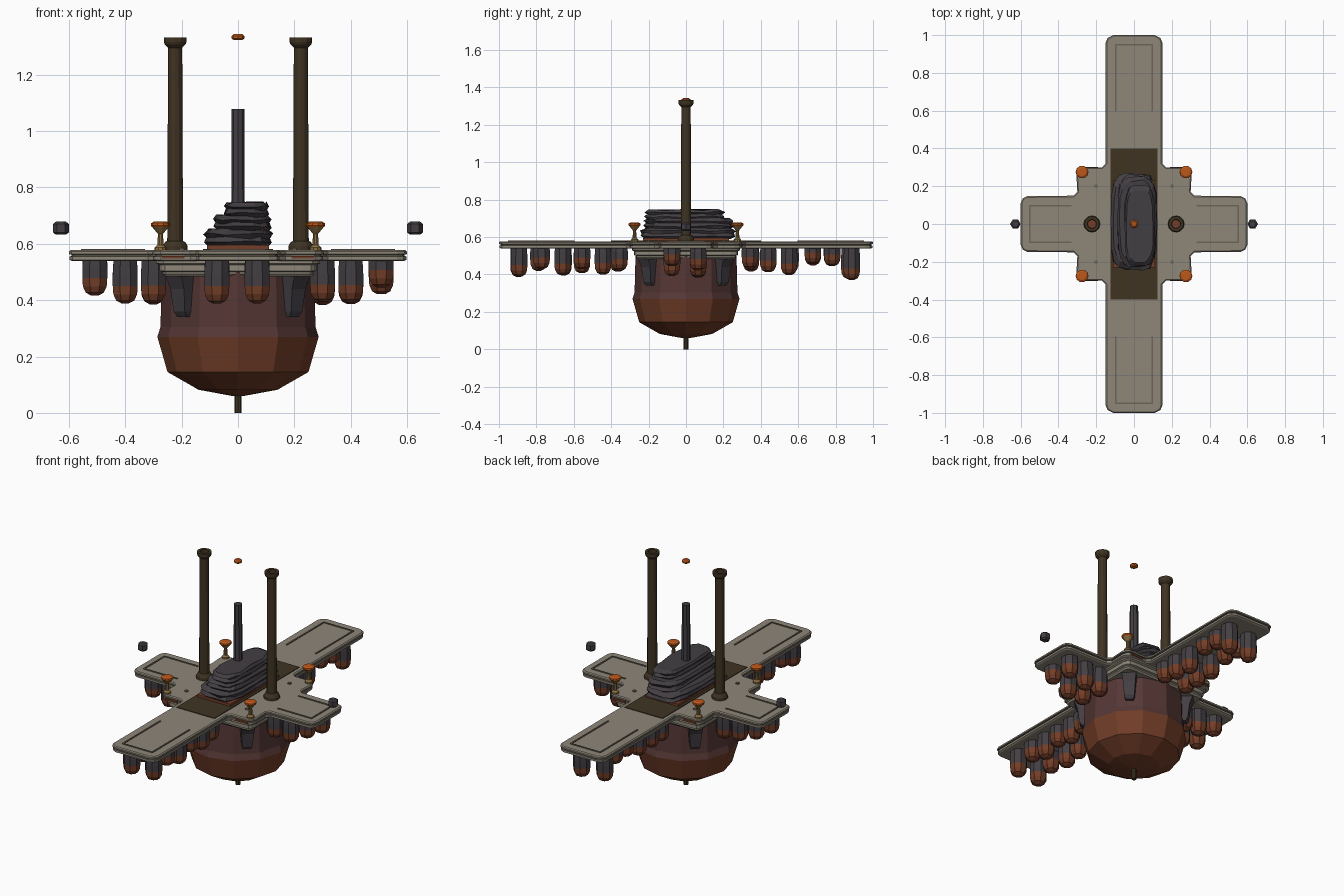
import bpy
import bmesh
import math
import random
from mathutils import Vector

random.seed(4)
if "Cube" in bpy.data.objects:
    bpy.data.objects.remove(bpy.data.objects["Cube"])


def material(name, r, g, b):
    m = bpy.data.materials.new(name)
    m.use_nodes = True
    m.diffuse_color = (r, g, b, 1)
    m.node_tree.nodes["Principled BSDF"].inputs["Base Color"].default_value = (r, g, b, 1)
    return m


STONE = material("deck stone", .27, .24, .19)
TRIM = material("shadowed stone", .15, .13, .095)
ROCK = material("grey rock", .055, .048, .055)
RUST = material("rust", .17, .047, .021)
HULL = material("hull maroon", .09, .038, .035)
BRONZE = material("dark bronze", .05, .034, .016)
BRASS = material("brass", .26, .16, .055)
EMBER = material("ember orange", .5, .095, .01)


def loft(name, rings, mats, rule=None):
    """Skin a stack of equal rings, closed at both ends; rule picks a material per face."""
    bm = bmesh.new()
    loops = [[bm.verts.new(p) for p in ring] for ring in rings]
    n = len(rings[0])
    for low, high in zip(loops, loops[1:]):
        for i in range(n):
            j = (i + 1) % n
            bm.faces.new((low[i], low[j], high[j], high[i]))
    bm.faces.new(loops[0][::-1])
    bm.faces.new(loops[-1])
    bmesh.ops.recalc_face_normals(bm, faces=bm.faces)
    if rule:
        for f in bm.faces:
            f.material_index = rule(f)
    me = bpy.data.meshes.new(name)
    bm.to_mesh(me)
    bm.free()
    for m in mats:
        me.materials.append(m)
    ob = bpy.data.objects.new(name, me)
    bpy.context.collection.objects.link(ob)
    return ob


def turned(name, profile, mats, x=0, y=0, sides=8, rule=None, turn=0):
    """Lathe a (radius, height) profile."""
    rings = [[(x + r * math.cos(turn + math.tau * i / sides),
               y + r * math.sin(turn + math.tau * i / sides), z)
              for i in range(sides)] for r, z in profile]
    return loft(name, rings, mats, rule)


def box(name, x, y, z, sx, sy, sz, mat):
    base = [(x + a * sx / 2, y + b * sy / 2) for a, b in ((-1, -1), (1, -1), (1, 1), (-1, 1))]
    return loft(name, [[(*p, z + k * sz / 2) for p in base] for k in (-1, 1)], [mat])


def mirrored(quadrant):
    """Full outline from its first quadrant, counter-clockwise."""
    q = quadrant
    return (q + [(-x, y) for x, y in q[::-1]] + [(-x, -y) for x, y in q]
            + [(x, -y) for x, y in q[::-1]])


def inset(outline, d):
    pts = [Vector(p) for p in outline]
    out = []
    for i, p in enumerate(pts):
        a = (p - pts[i - 1]).normalized()
        b = (pts[(i + 1) % len(pts)] - p).normalized()
        na, nb = Vector((-a.y, a.x)), Vector((-b.y, b.x))
        out.append(p + (na + nb) * d / (1 + na.dot(nb)))
    return out


def slab(name, outline, steps, mats, rule=None):
    return loft(name, [[(p[0], p[1], z) for p in inset(outline, d)] for d, z in steps],
                mats, rule)


# Cross-shaped deck with a grooved edge
deck = mirrored([(.6, .11), (.59, .135), (.565, .147), (.32, .15), (.3, .17), (.305, .26),
                 (.295, .285), (.275, .3), (.17, .3), (.15, .32), (.15, .96), (.14, .985),
                 (.11, 1)])
slab("deck", deck,
     [(.012, .538), (.003, .543), (.003, .555), (.01, .557), (.01, .561), (0, .563),
      (0, .572), (.006, .577)], [STONE, TRIM],
     lambda f: 1 if .554 < f.calc_center_median().z < .562 and len(f.verts) == 4 else 0)

# Stepped moulding under the hub
hub = mirrored([(.29, .24), (.28, .27), (.265, .285), (.23, .29)])
slab("hub_moulding", hub, [(.03, .483), (.022, .492), (.022, .5), (.012, .504), (.012, .524),
                           (0, .53), (0, .54)], [STONE])

# Walkway and border strips on the arms
box("walkway", 0, 0, .578, .25, .8, .006, BRONZE)
for s in (-1, 1):
    box("long_arm_end_strip", 0, s * .948, .579, .2, .008, .005, TRIM)
    box("short_arm_end_strip", s * .553, 0, .579, .008, .2, .005, TRIM)
    for t in (-1, 1):
        box("long_arm_side_strip", t * .097, s * .77, .579, .008, .35, .005, TRIM)
        box("short_arm_side_strip", s * .44, t * .097, .579, .22, .008, .005, TRIM)
        box("deck_stud", s * .2, t * .2, .58, .016, .016, .008, TRIM)
        box("corner_edge_band", s * .23, t * .297, .552, .08, .01, .01, RUST)

# Faceted hull with a keel spike
turned("hull", [(.02, .06), (.14, .082), (.25, .145), (.286, .27), (.275, .305), (.27, .5)],
       [HULL, RUST], sides=12, rule=lambda f: 1 if f.calc_center_median().z < .27 else 0)
turned("keel_spike", [(.013, 0), (.013, .08)], [BRONZE])

# Tapered buttresses on the hull diagonals
for k in range(4):
    a = math.pi / 4 + k * math.pi / 2
    out, side = Vector((math.cos(a), math.sin(a), 0)), Vector((-math.sin(a), math.cos(a), 0))
    rings = []
    for z, depth, w in ((.34, .282, .022), (.36, .295, .028), (.44, .305, .034), (.49, .325, .04)):
        rings.append([out * d + side * e + Vector((0, 0, z))
                      for d, e in ((.22, -w), (depth, -w), (depth, w), (.22, w))])
    loft("buttress", rings, [ROCK])


# Hanging pods beneath the arms
def pod(x, y, bottom, r=.048):
    turned("hanging_pod", [(r * .3, bottom), (r * .72, bottom + .01), (r * .95, bottom + .032),
                           (r, bottom + .062), (r, bottom + .1), (r * .94, .541)],
           [ROCK, RUST], x, y, 8,
           lambda f: 1 if f.calc_center_median().z < bottom + .06 else 0, math.pi / 8)


for y, bottom in ((-.89, .385), (-.78, .41), (-.66, .39), (-.55, .405), (-.45, .395),
                  (-.36, .4), (.34, .415), (.44, .41), (.55, .39), (.67, .435), (.78, .435),
                  (.88, .37)):
    for x in (-.075, .068):
        pod(x, y + random.uniform(-.01, .01), bottom + random.uniform(0, .025))
for s in (-1, 1):
    for x, bottom in ((.508, .425), (.4, .39), (.3, .385)):
        for y in (-.075, .065):
            pod(s * x, y, bottom + random.uniform(-.01, .02))


# Stacked boulder slabs on an ember-stained footing
def boulder(name, x, y, hx, hy, z0, z1):
    n = 18
    rings = []
    for t, grow in ((0, .9), (.25, 1), (.5, .93), (.75, .99), (1, .88)):
        ring = []
        for i in range(n):
            a = math.tau * i / n
            c, s = math.cos(a), math.sin(a)
            k = grow * random.uniform(.95, 1.01)
            px = math.copysign(abs(c) ** .55, c) * hx * k
            py = math.copysign(abs(s) ** .55, s) * hy * k
            ring.append((x + px, y + py, z0 + (z1 - z0) * t + random.uniform(-.005, .005)))
        rings.append(ring)
    loft(name, rings, [ROCK])


box("boulder_footing", 0, 0, .585, .22, .46, .02, RUST)
boulder("lower_boulder", 0, .01, .125, .265, .592, .65)
box("lower_seam", .01, 0, .65, .16, .4, .012, RUST)
boulder("middle_boulder", .016, .015, .105, .25, .645, .7)
box("upper_seam", .025, 0, .699, .12, .34, .01, RUST)
boulder("upper_boulder", .03, -.01, .082, .22, .695, .746)

# Central spire with a floating ember above it
turned("spire", [(.024, .73), (.023, 1.078)], [ROCK], sides=8)
turned("floating_ember", [(.014, 1.322), (.023, 1.328), (.023, 1.337), (.014, 1.344)], [EMBER])

# Hollow chimneys and floating side stones
for s in (-1, 1):
    x = s * .223
    turned("chimney", [(.044, .576), (.044, .592), (.036, .606), (.028, .61), (.025, 1.295),
                       (.037, 1.307), (.04, 1.315), (.04, 1.332), (.024, 1.332), (.022, 1.26)],
           [BRONZE, RUST], x, 0, 12,
           lambda f: 1 if len(f.verts) > 4 and f.calc_center_median().z > 1 else 0)
    turned("floating_stone", [(.018, .632), (.028, .64), (.028, .67), (.018, .678)],
           [ROCK], s * .628, 0, 6)

    # Brass lamps at the hub corners
    for t in (-1, 1):
        turned("lamp_stand", [(.021, .576), (.021, .586), (.011, .596), (.009, .635),
                              (.02, .648), (.03, .66)], [BRASS], s * .275, t * .275, 10)
        turned("lamp_ember", [(.03, .659), (.034, .664), (.033, .673), (.022, .679)],
               [EMBER], s * .275, t * .275, 10)
